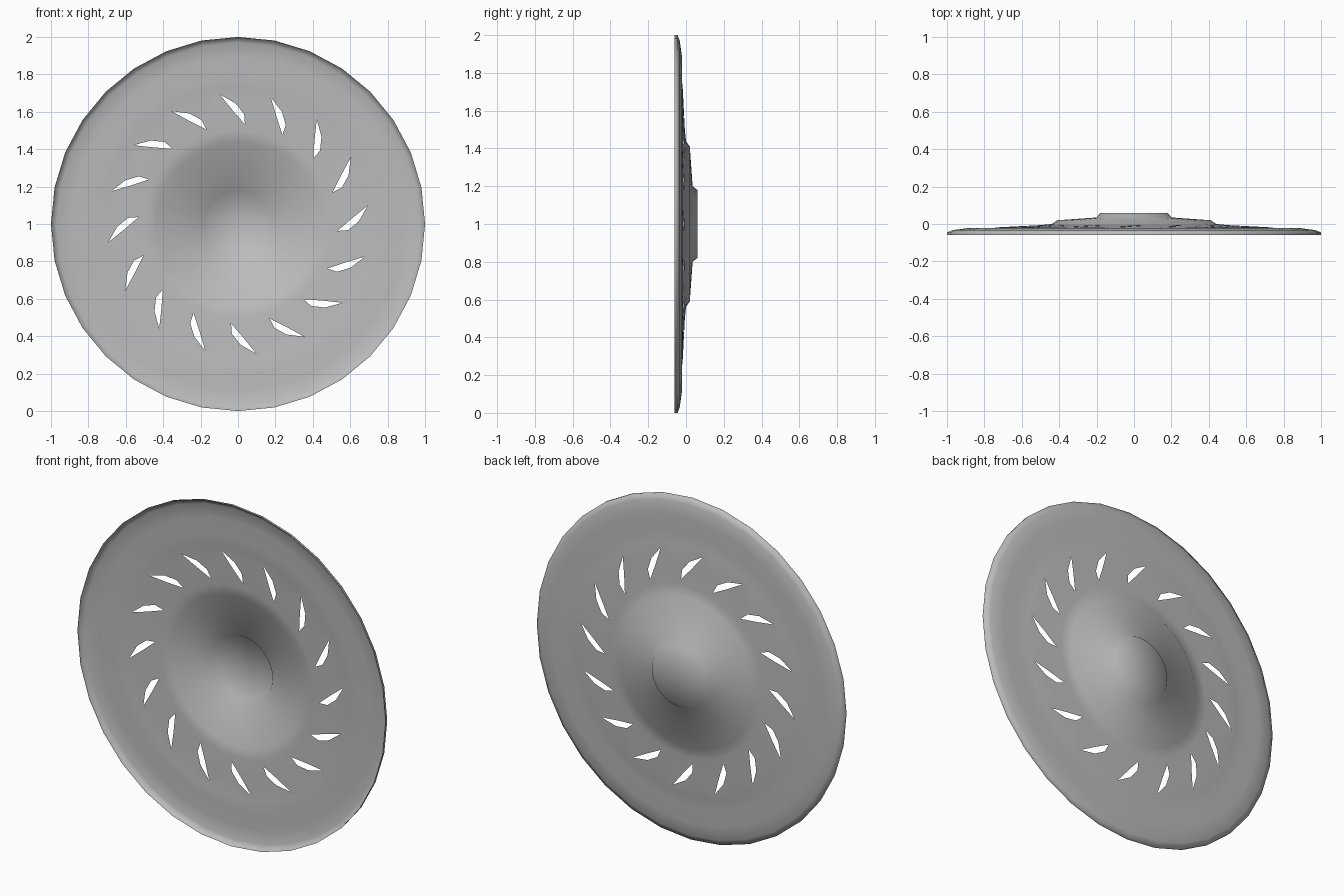
import bpy, bmesh, math

if "Cube" in bpy.data.objects:
    bpy.data.objects.remove(bpy.data.objects["Cube"])

SEG = 32      # sides of the disc
SLOTS = 16    # vent slots

# Profile of the pressed sheet: (radius, y), rim to hub
PROFILE = [(1.0, -0.06), (1.0, -0.045), (0.97, -0.033), (0.89, -0.022),
           (0.80, -0.028), (0.73, -0.018), (0.50, -0.006), (0.44, 0.0),
           (0.41, 0.02), (0.20, 0.035), (0.18, 0.06)]
VENT = 5      # the slots lie between profile rings VENT and VENT + 1

# One slot outline: (radius, angle in degrees)
SLOT = [(0.70, 98), (0.645, 91.2), (0.588, 86.8), (0.533, 86), (0.607, 92.6)]


def point(r, angle, y):
    a = math.radians(angle)
    return (r * math.cos(a), y, 1 + r * math.sin(a))


def vent_y(r):
    (r0, y0), (r1, y1) = PROFILE[VENT], PROFILE[VENT + 1]
    return y0 + (y1 - y0) * (r - r0) / (r1 - r0)


bm = bmesh.new()
rings = [[bm.verts.new(point(r, i * 360 / SEG, y)) for i in range(SEG)]
         for r, y in PROFILE]

# Plain bands of the dish
for k in range(len(rings) - 1):
    if k == VENT:
        continue
    a, b = rings[k], rings[k + 1]
    for i in range(SEG):
        j = (i + 1) % SEG
        bm.faces.new((a[i], a[j], b[j], b[i]))

# Hub cap
centre = bm.verts.new((0, 0.06, 1))
for i in range(SEG):
    bm.faces.new((rings[-1][i], rings[-1][(i + 1) % SEG], centre))


# Vented band: fill between two circles around the slot outlines
def loop_edges(verts):
    out = []
    for i, v in enumerate(verts):
        w = verts[(i + 1) % len(verts)]
        out.append(bm.edges.get((v, w)) or bm.edges.new((v, w)))
    return out


edges = loop_edges(rings[VENT]) + loop_edges(rings[VENT + 1])
for s in range(SLOTS):
    edges += loop_edges([bm.verts.new(point(r, a + s * 360 / SLOTS, vent_y(r)))
                         for r, a in SLOT])
bmesh.ops.triangle_fill(bm, edges=edges, use_beauty=True, normal=(0, -1, 0))
bmesh.ops.recalc_face_normals(bm, faces=bm.faces[:])
for f in bm.faces:
    f.smooth = True

mesh = bpy.data.meshes.new("vented_disc")
bm.to_mesh(mesh)
bm.free()
disc = bpy.data.objects.new("vented_disc", mesh)
bpy.context.collection.objects.link(disc)

grey = bpy.data.materials.new("grey metal")
grey.diffuse_color = (0.5, 0.5, 0.5, 1)
grey.use_nodes = True
grey.node_tree.nodes["Principled BSDF"].inputs["Base Color"].default_value = grey.diffuse_color
mesh.materials.append(grey)
